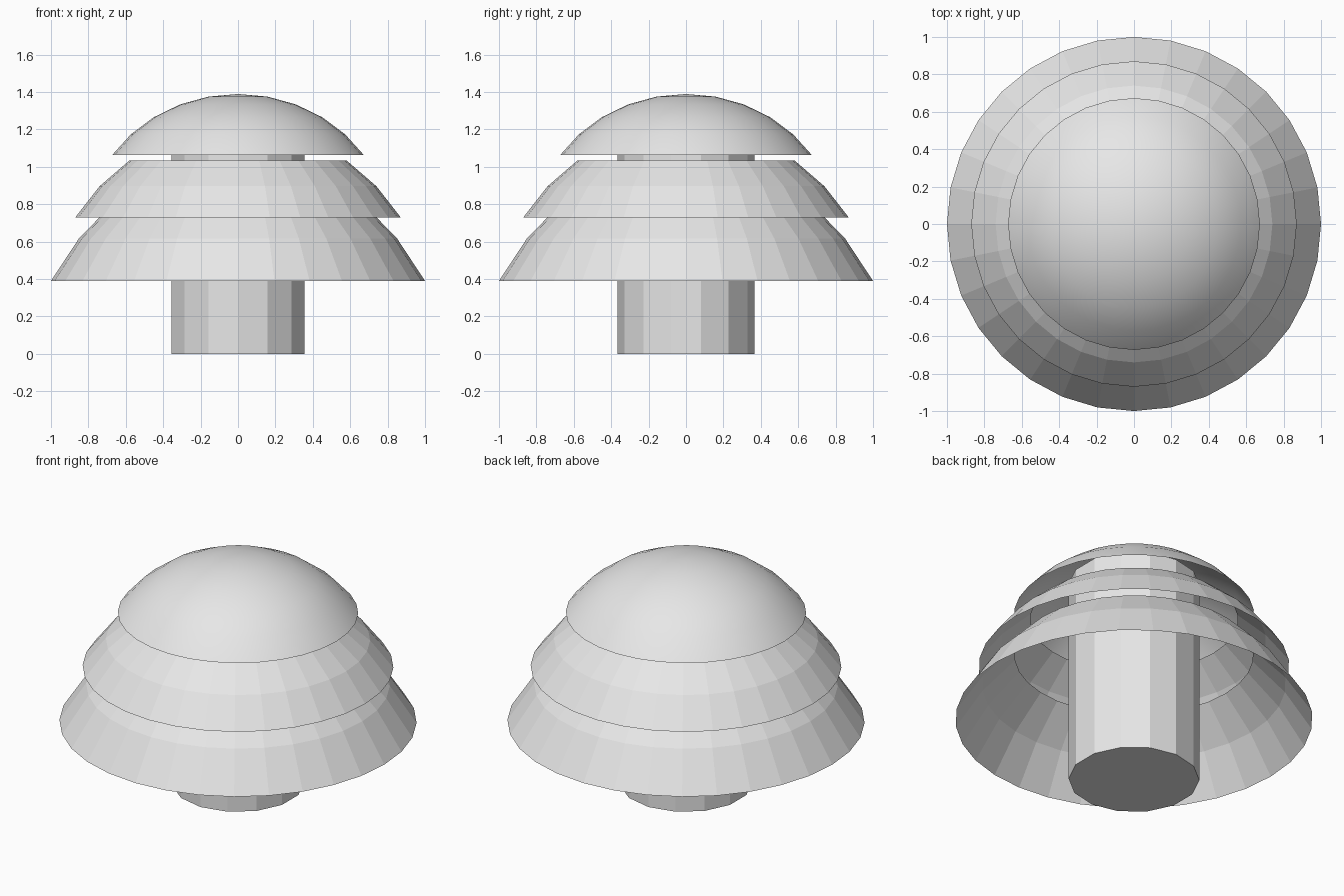
import bpy
import bmesh
from math import sin, cos, pi

cube = bpy.data.objects.get("Cube")
if cube:
    bpy.data.objects.remove(cube, do_unlink=True)

SIDES = 32            # segments around each canopy tier
STEP = pi / 16        # angle between canopy rings
RIM = 5               # ring number of every open lower rim

grey = bpy.data.materials.new("light_grey")
grey.use_nodes = True
grey.diffuse_color = (0.8, 0.8, 0.8, 1)
grey.node_tree.nodes["Principled BSDF"].inputs["Base Color"].default_value = (0.8, 0.8, 0.8, 1)


def add_object(name, bm, smooth=False):
    """Turn a bmesh into a named, coloured object."""
    mesh = bpy.data.meshes.new(name)
    for face in bm.faces:
        face.smooth = smooth
    bm.to_mesh(mesh)
    bm.free()
    mesh.materials.append(grey)
    obj = bpy.data.objects.new(name, mesh)
    bpy.context.collection.objects.link(obj)
    return obj


def canopy_tier(name, rim_radius, rim_z, height_scale, first_ring, smooth=False):
    """Open slice of a squashed sphere, from first_ring down to the rim."""
    bm = bmesh.new()
    radius = rim_radius / sin(RIM * STEP)
    rings = []
    for i in range(first_ring, RIM + 1):
        r = radius * sin(i * STEP)
        z = rim_z + height_scale * (cos(i * STEP) - cos(RIM * STEP))
        if i == 0:
            rings.append([bm.verts.new((0, 0, z))] * SIDES)
        else:
            rings.append([bm.verts.new((r * cos(2 * pi * k / SIDES),
                                        r * sin(2 * pi * k / SIDES), z))
                          for k in range(SIDES)])
    for upper, lower in zip(rings, rings[1:]):
        for k in range(SIDES):
            n = (k + 1) % SIDES
            corners = [upper[k], lower[k], lower[n], upper[n]]
            bm.faces.new(list(dict.fromkeys(corners)))
    return add_object(name, bm, smooth)


# Canopy: two faceted skirts, open at the top, under a smooth cap
canopy_tier("lower_canopy", 1.0, 0.39, 1.5, 3)
canopy_tier("middle_canopy", 0.87, 0.73, 1.1, 3)
canopy_tier("top_canopy", 0.673, 1.063, 0.735, 0, smooth=True)

# Trunk: fourteen-sided post running up inside the cap
TRUNK_TOP = 1.26
bm = bmesh.new()
bmesh.ops.create_cone(bm, cap_ends=True, segments=14, radius1=0.366,
                      radius2=0.366, depth=TRUNK_TOP)
bmesh.ops.translate(bm, verts=bm.verts, vec=(0, 0, TRUNK_TOP / 2))
add_object("trunk", bm)
